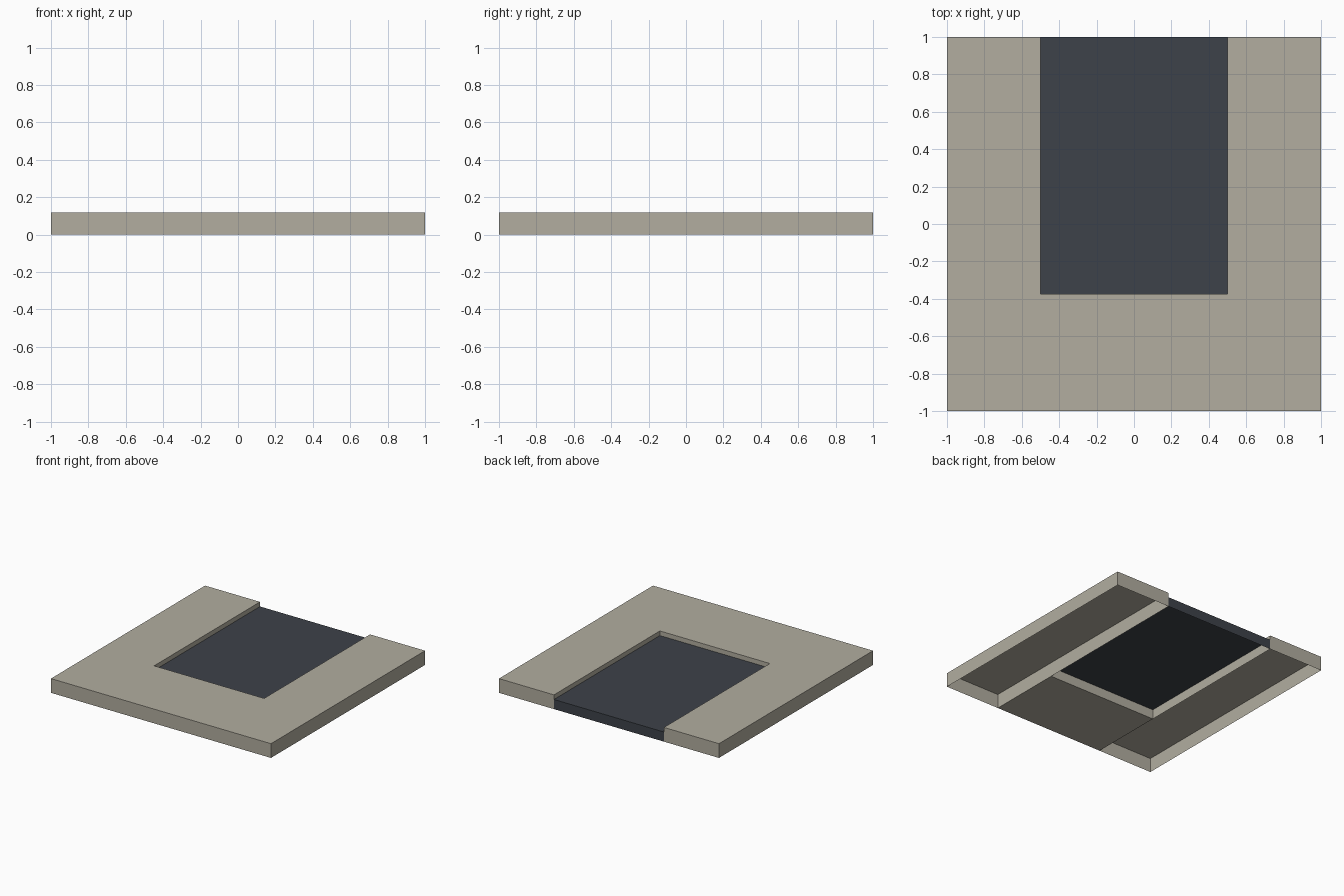
import bpy
import bmesh
from mathutils import Vector

default_cube = bpy.data.objects.get("Cube")
if default_cube:
    bpy.data.objects.remove(default_cube, do_unlink=True)

HEIGHT = 0.117
PANEL_HEIGHT = 0.079
HALF_OPENING = 0.5
OPENING_FRONT = -0.375
DIRECTIONS = {
    "left": Vector((1, 0, 0)), "right": Vector((-1, 0, 0)),
    "back": Vector((0, 1, 0)), "front": Vector((0, -1, 0)),
    "top": Vector((0, 0, 1)), "bottom": Vector((0, 0, -1)),
}


def make_material(name, color):
    mat = bpy.data.materials.new(name)
    mat.use_nodes = True
    mat.diffuse_color = color
    for node in mat.node_tree.nodes:
        if node.type == "BSDF_PRINCIPLED":
            node.inputs["Base Color"].default_value = color
    return mat


def make_shell(name, low, high, open_sides, mat):
    """Box between two corners, with the named sides left open."""
    low, high = Vector(low), Vector(high)
    bm = bmesh.new()
    bmesh.ops.create_cube(bm, size=1)
    bmesh.ops.scale(bm, vec=high - low, verts=bm.verts)
    bmesh.ops.translate(bm, vec=(low + high) / 2, verts=bm.verts)
    bm.normal_update()
    unwanted = [f for f in bm.faces
                if any(f.normal.dot(DIRECTIONS[s]) > 0.9 for s in open_sides)]
    bmesh.ops.delete(bm, geom=unwanted, context="FACES")
    mesh = bpy.data.meshes.new(name)
    bm.to_mesh(mesh)
    bm.free()
    mesh.materials.append(mat)
    obj = bpy.data.objects.new(name, mesh)
    bpy.context.collection.objects.link(obj)
    return obj


stone = make_material("warm grey stone", (0.445, 0.42, 0.35, 1))
slate = make_material("dark slate", (0.047, 0.054, 0.067, 1))

# Side slabs, hollow underneath
make_shell("left_slab", (HALF_OPENING, -1, 0), (1, 1, HEIGHT), ["bottom"], stone)
make_shell("right_slab", (-1, -1, 0), (-HALF_OPENING, 1, HEIGHT), ["bottom"], stone)

# Front slab joining the two sides, closed underneath
make_shell("front_slab", (-HALF_OPENING, -1, 0),
           (HALF_OPENING, OPENING_FRONT, HEIGHT), ["left", "right"], stone)

# Sunken dark panel with its back edge
make_shell("sunken_panel", (-HALF_OPENING, OPENING_FRONT, 0),
           (HALF_OPENING, 1, PANEL_HEIGHT),
           ["left", "right", "front", "bottom"], slate)
